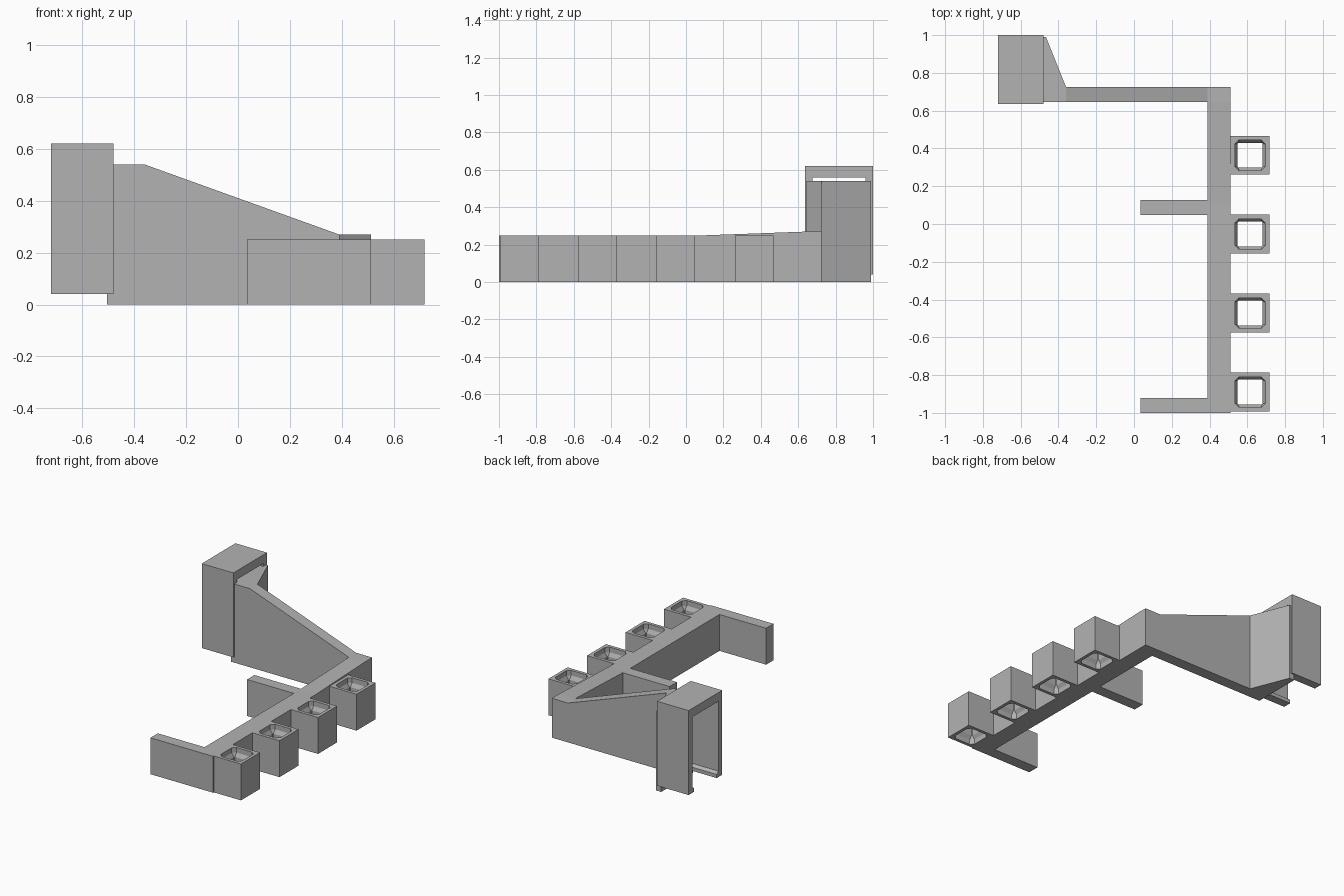
import bpy
import bmesh

cube = bpy.data.objects.get("Cube")
if cube:
    bpy.data.objects.remove(cube)

GREY = (0.45, 0.45, 0.45, 1.0)
grey = bpy.data.materials.new("plain grey")
grey.use_nodes = True
grey.diffuse_color = GREY
grey.node_tree.nodes["Principled BSDF"].inputs["Base Color"].default_value = GREY


def finish(name, bm):
    """Clean up a bmesh and link it as a named object."""
    bmesh.ops.remove_doubles(bm, verts=bm.verts, dist=1e-5)
    bmesh.ops.recalc_face_normals(bm, faces=bm.faces)
    mesh = bpy.data.meshes.new(name)
    bm.to_mesh(mesh)
    bm.free()
    mesh.materials.append(grey)
    obj = bpy.data.objects.new(name, mesh)
    bpy.context.collection.objects.link(obj)
    return obj


def extrude(name, profile, axis, lo, hi):
    """Extrude a 2D profile along the given axis (0, 1 or 2) from lo to hi."""
    bm = bmesh.new()

    def point(p, d):
        co = list(p)
        co.insert(axis, d)
        return co

    face = bm.faces.new([bm.verts.new(point(p, lo)) for p in profile])
    result = bmesh.ops.extrude_face_region(bm, geom=[face])
    for v in result["geom"]:
        if isinstance(v, bmesh.types.BMVert):
            v.co[axis] = hi
    return finish(name, bm)


def box(name, x0, x1, y0, y1, z0, z1):
    return extrude(name, [(x0, y0), (x1, y0), (x1, y1), (x0, y1)], 2, z0, z1)


def socket(name, cx, cy):
    """Square block with a stepped, chamfered hole, lofted from rings."""
    bm = bmesh.new()
    # half width, corner cut, height
    rings = [(0.103, 0, 0), (0.103, 0, 0.25), (0.081, 0.022, 0.25),
             (0.081, 0.022, 0.215), (0.066, 0.004, 0.19),
             (0.066, 0.004, 0.06), (0.081, 0.022, 0.035), (0.081, 0.022, 0)]
    loops = []
    for h, c, z in rings:
        k = h - c
        pts = [(h, -k), (h, k), (k, h), (-k, h), (-h, k), (-h, -k), (-k, -h), (k, -h)]
        loops.append([bm.verts.new((cx + x, cy + y, z)) for x, y in pts])
    for i, a in enumerate(loops):
        b = loops[(i + 1) % len(loops)]
        for j in range(8):
            n = (j + 1) % 8
            bm.faces.new((a[j], a[n], b[n], b[j]))
    return finish(name, bm)


# Long beam, rising slightly towards the back
extrude("long_beam", [(-1, 0), (0.645, 0), (0.645, 0.27), (0.1, 0.25), (-1, 0.25)],
        0, 0.39, 0.512)

# Two side arms
for name, y in (("front_arm", -1.0), ("middle_arm", 0.048)):
    box(name, 0.035, 0.39, y, y + 0.08, 0, 0.25)

# Row of sockets along the beam
for i in range(4):
    socket("socket_%d" % (i + 1), 0.615, -0.89 + i * 0.418)

# Sloping back wall
extrude("back_wall", [(-0.505, 0), (0.512, 0), (0.512, 0.27), (0.39, 0.27),
                      (-0.36, 0.54), (-0.505, 0.54)], 1, 0.645, 0.725)

# Wedge that widens the wall to meet the clip
extrude("wall_wedge", [(-0.505, 0.725), (-0.36, 0.725), (-0.466, 0.99), (-0.505, 0.99)],
        2, 0, 0.54)

# Clip: a downward-open channel with small inward lips
extrude("hook_clip", [(0.635, 0.04), (0.695, 0.04), (0.695, 0.065), (0.675, 0.08),
                      (0.675, 0.56), (0.96, 0.56), (0.96, 0.08), (0.94, 0.065),
                      (0.94, 0.04), (1, 0.04), (1, 0.62), (0.635, 0.62)],
        0, -0.72, -0.48)
